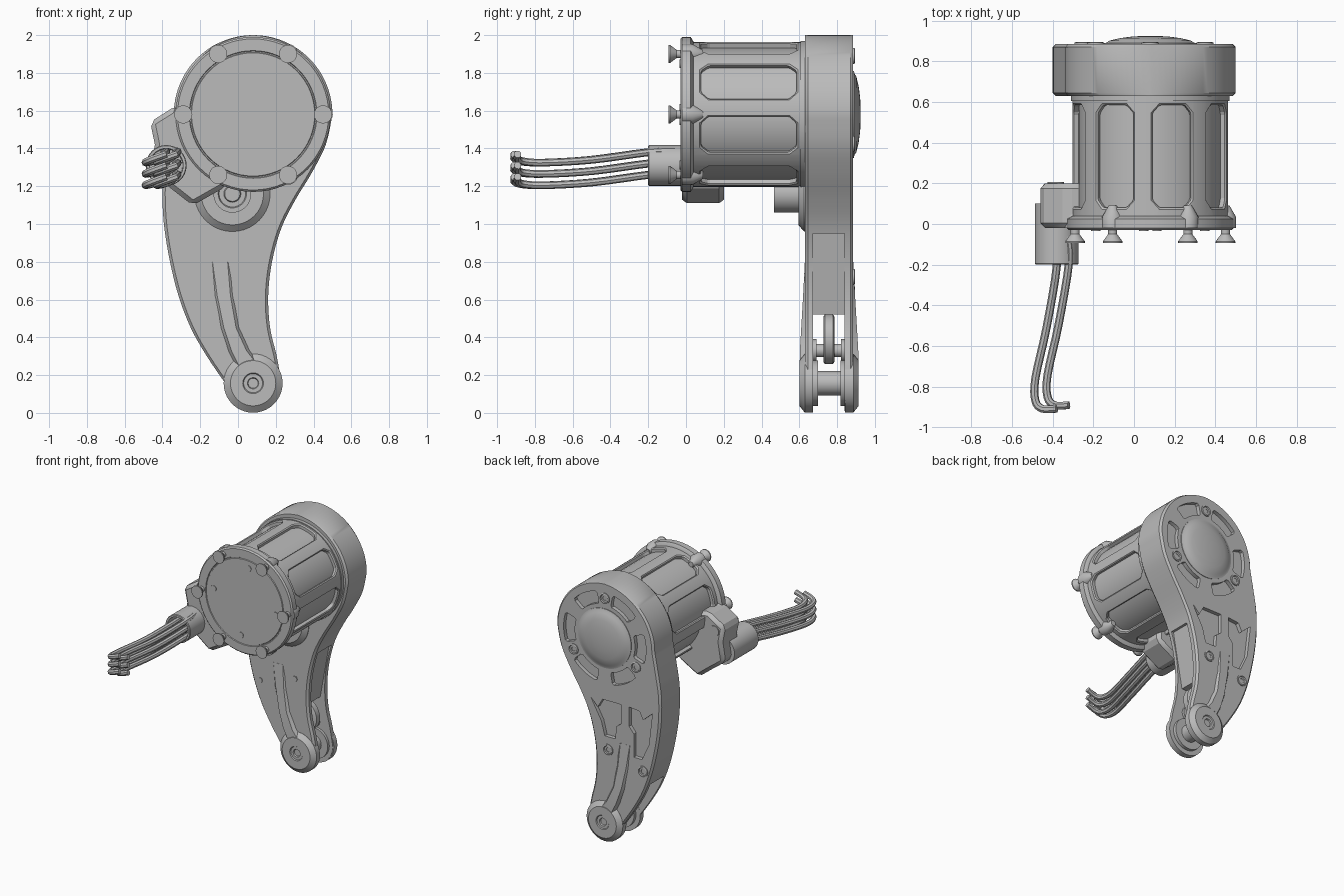
import bpy, bmesh
from math import sin, cos, pi, radians
from mathutils import Vector

if "Cube" in bpy.data.objects:
    bpy.data.objects.remove(bpy.data.objects["Cube"])

grey = bpy.data.materials.new("machined grey")
grey.use_nodes = True
GREY = (0.5, 0.5, 0.5, 1)
grey.diffuse_color = GREY
grey.node_tree.nodes["Principled BSDF"].inputs["Base Color"].default_value = GREY

CX, CZ = 0.08, 1.58          # drive axis
PX, PZ = 0.08, 0.157         # lower pivot
FRONT, BACK = 0.63, 0.885    # faces of the arm
MID = (FRONT + BACK) / 2


def activate(ob):
    bpy.ops.object.select_all(action='DESELECT')
    ob.select_set(True)
    bpy.context.view_layer.objects.active = ob


def finish(name, bm):
    bmesh.ops.recalc_face_normals(bm, faces=bm.faces)
    mesh = bpy.data.meshes.new(name)
    bm.to_mesh(mesh)
    bm.free()
    mesh.materials.append(grey)
    ob = bpy.data.objects.new(name, mesh)
    bpy.context.collection.objects.link(ob)
    smooth(ob)
    return ob


def smooth(ob):
    activate(ob)
    bpy.ops.object.shade_smooth_by_angle(angle=radians(32))


def loft(name, rings):
    """Skin a list of equal rings and cap both ends."""
    bm = bmesh.new()
    rows = [[bm.verts.new(p) for p in ring] for ring in rings]
    n = len(rows[0])
    for a, b in zip(rows, rows[1:]):
        for i in range(n):
            j = (i + 1) % n
            bm.faces.new((a[i], a[j], b[j], b[i]))
    bm.faces.new(rows[0])
    bm.faces.new(rows[-1])
    return finish(name, bm)


def lathe(name, x, z, profile, n=32):
    """Turn (radius, y) pairs about an axis along y."""
    return loft(name, [[(x + r * cos(2 * pi * i / n), y, z + r * sin(2 * pi * i / n))
                        for i in range(n)] for r, y in profile])


def solids(name, parts):
    """Extrude several closed loops, each by its own vector."""
    bm = bmesh.new()
    for pts, vec in parts:
        a = [bm.verts.new(p) for p in pts]
        b = [bm.verts.new(Vector(p) + Vector(vec)) for p in pts]
        bm.faces.new(a)
        bm.faces.new(b)
        for i in range(len(a)):
            j = (i + 1) % len(a)
            bm.faces.new((a[i], a[j], b[j], b[i]))
    return finish(name, bm)


def plate(pts, y0, y1):
    return [(x, y0, z) for x, z in pts], (0, y1 - y0, 0)


def bevel(ob, width):
    m = ob.modifiers.new("edge", 'BEVEL')
    m.width, m.segments, m.limit_method = width, 1, 'ANGLE'
    activate(ob)
    bpy.ops.object.modifier_apply(modifier=m.name)
    smooth(ob)


def cut(ob, cutter):
    m = ob.modifiers.new("cut", 'BOOLEAN')
    m.operation, m.solver, m.object = 'DIFFERENCE', 'EXACT', cutter
    activate(ob)
    bpy.ops.object.modifier_apply(modifier=m.name)
    bpy.data.objects.remove(cutter)
    smooth(ob)


def polar(r, deg, x=CX, z=CZ):
    return x + r * cos(radians(deg)), z + r * sin(radians(deg))


def spline(pts, steps=4):
    pts = [Vector(p) for p in pts]
    out = []
    for i in range(len(pts) - 1):
        a, b, c, d = pts[max(i - 1, 0)], pts[i], pts[i + 1], pts[min(i + 2, len(pts) - 1)]
        for k in range(steps):
            t = k / steps
            out.append(b + ((c - a) * t + (2 * a - 5 * b + 4 * c - d) * t * t
                            + (3 * b - a - 3 * c + d) * t ** 3) / 2)
    return out + [pts[-1]]


# Arm: rows of (height, left edge, right edge), rounded at both ends
rows = []
for i in range(1, 10):
    x, z = polar(0.15, -90 + 9.5 * i, PX, PZ)
    rows.append((z, 2 * PX - x, x))
rows += [tuple(p) for p in spline([
    (.16, -.07, .23), (.3, -.165, .205), (.45, -.25, .17), (.62, -.315, .16), (.8, -.36, .18),
    (.98, -.39, .23), (1.13, -.4, .305), (1.27, -.395, .39), (1.42, -.37, .465), (CZ, -.34, .5)])]
for i in range(1, 25):
    x, z = polar(0.42, 3.7 * i)
    rows.append((z, 2 * CX - x, x))
rings = []
for z, l, r in rows:
    c = min(0.015, (r - l) * 0.2)
    rings.append([(x, y, z) for x, y in (
        (l + c, FRONT), (r - c, FRONT), (r, FRONT + c), (r, BACK - c),
        (r - c, BACK), (l + c, BACK), (l, BACK - c), (l, FRONT + c))])
arm = loft("arm", rings)

# Fork gap at the bottom and the recess above it
cut(arm, solids("fork_gap", [plate([(-.6, -.1), (.6, -.1), (.6, .52), (-.6, .52)], .672, .838)]))
cut(arm, solids("edge_recess", [plate([(.12, .51), (.6, .51), (.6, .95), (.2, .95)], .672, .838)]))

# Pockets in the back: six arc slots and two tapered pockets
pockets = []
for mid in range(0, 360, 60):
    ends = [mid - 17 + 34 * k / 8 for k in range(9)]
    loop = [polar(.275, mid - 19)] + [polar(.26, d) for d in ends] + [polar(.275, mid + 19)]
    loop += [polar(.34, mid + 19)] + [polar(.355, d) for d in reversed(ends)] + [polar(.34, mid - 19)]
    pockets.append(plate(loop, BACK - .03, 1))
pockets.append(plate([(-.33, 1.1), (-.25, 1.03), (-.22, 1.09), (-.13, 1.1), (-.13, .95), (-.17, .9),
                      (-.17, .72), (-.24, .72), (-.3, .85)], BACK - .03, 1))
pockets.append(plate([(.2, 1.09), (.14, 1.03), (.1, 1.1), (-.06, 1.1), (-.06, .95), (-.02, .92),
                      (-.01, .82), (.08, .82), (.11, .93)], BACK - .03, 1))
cut(arm, solids("pocket_cutter", pockets))

# Dome and socket screws on the back
lathe("back_dome", CX, CZ, [(.23, .87), (.23, .889), (.215, .892), (.2, .902), (.15, .914),
                            (.09, .922), (.03, .925)], 48)
for x, z in [polar(.31, a) for a in (90, 210, 330)] + [(.05, .72), (-.25, .63)]:
    lathe("back_screw", x, z, [(.042, .87), (.042, .892), (.034, .895), (.03, .888),
                               (.016, .888), (.014, .88)], 16)
for x, z in ((.05, .72), (-.25, .63)):
    lathe("front_screw", x, z, [(.022, .64), (.022, .625)], 6)

# Ribs and pivot bosses on both faces
for name, s in (("front", -1), ("back", 1)):
    half = MID - FRONT
    rib = []
    for z, l, r, h in ((.8, -.135, -.055, .001), (.62, -.11, -.04, .01), (.45, -.075, -.01, .02),
                       (.33, -.035, .045, .027), (.22, .02, .13, .028)):
        rib.append([(l - .022, MID + s * (half - .01), z), (r + .022, MID + s * (half - .01), z),
                    (r, MID + s * (half + h), z), (l, MID + s * (half + h), z)])
    loft(name + "_rib", rib)
    lathe(name + "_pivot_boss", PX, PZ, [(r, MID + s * d) for r, d in (
        (.12, .06), (.12, .085), (.156, .085), (.156, .128), (.12, .157), (.055, .157),
        (.05, .15), (.03, .15), (.026, .14))], 40)

# Pivot shaft and link roller inside the fork
lathe("pivot_shaft", PX, PZ, [(.065, .68), (.065, .83)])
lathe("link_plate", .03, .39, [(.12, .728), (.132, .735), (.132, .778), (.12, .785)])
lathe("link_pin", .06, .33, [(.06, .67), (.06, .69), (.035, .69), (.035, .82), (.06, .82), (.06, .84)])

# Side shaft boss on the arm front
lathe("shaft_boss", -.03, 1.16, [(.2, .64), (.2, .625), (.165, .595), (.1, .595), (.1, .465),
                                 (.075, .465), (.07, .475), (.045, .475), (.04, .465), (.02, .465)], 40)

# Motor housing with eight windows over a plain core
housing = lathe("motor_housing", CX, CZ, [(.37, .0), (.383, .015), (.383, .64)], 64)
windows = []
for k in range(8):
    a = radians(28 + 45 * k)
    out, side = Vector((cos(a), 0, sin(a))), Vector((-sin(a), 0, cos(a)))
    axis = Vector((CX, 0, CZ))
    octagon = [(-.1, .12), (-.065, .08), (.065, .08), (.1, .12),
               (.1, .545), (.065, .585), (-.065, .585), (-.1, .545)]
    windows.append(([axis + out * .3 + side * t + Vector((0, y, 0)) for t, y in octagon], out * .2))
cut(housing, solids("window_cutter", windows))
bevel(housing, .008)
lathe("motor_core", CX, CZ, [(.352, .03), (.352, .62)], 64)
lathe("motor_collar", CX, CZ, [(.39, .605), (.39, .635)], 64)

# Front flange, its cover, screws and ears
lathe("front_flange", CX, CZ, [(.385, .04), (.41, .025), (.41, -.02), (.4, -.03), (.338, -.03),
                               (.335, -.024), (.329, -.024), (.326, -.03)], 64)
for k in range(6):
    x, z = polar(.37, 60 * k)
    lathe("flange_screw", x, z, [(.022, .0), (.022, -.05), (.048, -.085), (.048, -.093)], 20)
    lathe("flange_ear", x, z, [(.052, -.02), (.052, .035), (.02, .09)], 20)
for k in range(4):
    x, z = polar(.27, 83 + 90 * k)
    lathe("cover_plug", x, z, [(.023, -.028), (.023, -.035)], 16)

# Cable socket block with its hollow tube
block = solids("socket_block", [plate([
    (-.465, 1.54), (-.33, 1.625), (-.15, 1.6), (-.06, 1.3), (-.06, 1.2), (-.24, 1.098),
    (-.37, 1.2), (-.465, 1.27), (-.44, 1.42)], -.02, .2)])
bevel(block, .025)
lathe("block_plug", -.385, 1.5, [(.04, .18), (.04, .206)], 20)
lathe("cable_tube", -.38, 1.31, [(.108, .1), (.108, -.195), (.104, -.2), (.09, -.2), (.086, -.08)], 32)

# Cable bundle
path = [(-.36, -.07, 1.325), (-.35, -.2, 1.32), (-.4, -.5, 1.28), (-.455, -.75, 1.265),
        (-.455, -.86, 1.27), (-.42, -.9, 1.285), (-.35, -.9, 1.31)]
for dx in (-.03, .03):
    for dz in (-.06, 0, .06):
        curve = bpy.data.curves.new("cable", 'CURVE')
        curve.dimensions, curve.bevel_depth, curve.bevel_resolution = '3D', .02, 2
        curve.use_fill_caps = True
        points = spline(path)
        strand = curve.splines.new('POLY')
        strand.points.add(len(points) - 1)
        for p, (x, y, z) in zip(strand.points, points):
            p.co = (x + dx, y + dx * .3, z + dz, 1)
        curve.materials.append(grey)
        cable = bpy.data.objects.new("cable", curve)
        bpy.context.collection.objects.link(cable)
        activate(cable)
        bpy.ops.object.convert(target='MESH')
        smooth(bpy.context.object)
